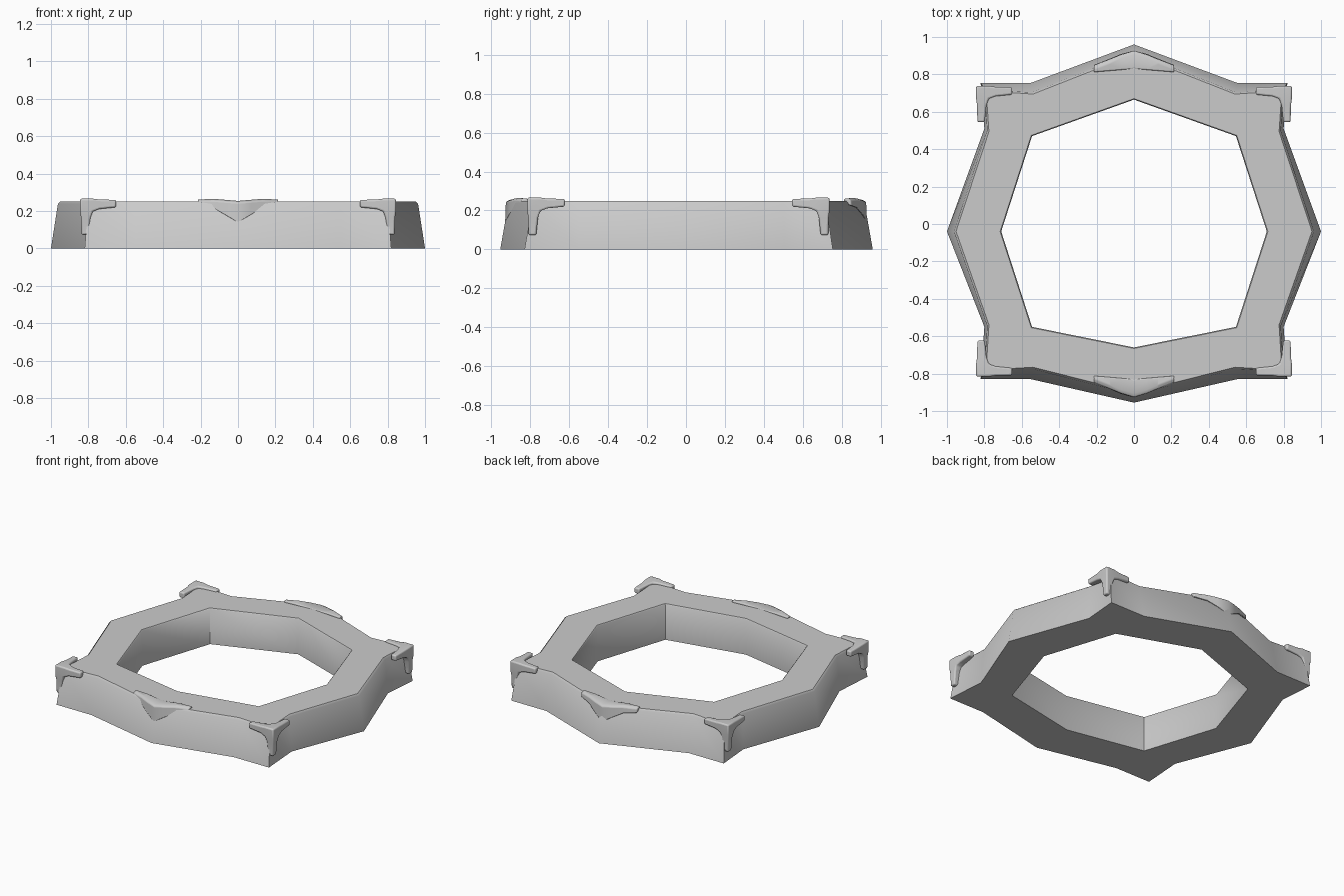
import bpy, bmesh
from mathutils import Vector

if "Cube" in bpy.data.objects:
    bpy.data.objects.remove(bpy.data.objects["Cube"])


def finish(bm, name, angle, bevel=0):
    bmesh.ops.remove_doubles(bm, verts=bm.verts, dist=0.0004)
    bmesh.ops.recalc_face_normals(bm, faces=bm.faces)
    me = bpy.data.meshes.new(name)
    bm.to_mesh(me)
    bm.free()
    ob = bpy.data.objects.new(name, me)
    bpy.context.collection.objects.link(ob)
    if bevel:
        m = ob.modifiers.new("round", 'BEVEL')
        m.width, m.segments, m.limit_method = bevel, 3, 'ANGLE'
        m.angle_limit = 0.6
    bpy.ops.object.select_all(action='DESELECT')
    ob.select_set(True)
    bpy.context.view_layer.objects.active = ob
    bpy.ops.object.shade_smooth_by_angle(angle=angle)
    return ob


def loft(bm, sections, closed=False):
    loops = [[bm.verts.new(p) for p in s] for s in sections]
    n = len(loops[0])
    pairs = list(zip(loops, loops[1:] + loops[:1])) if closed else list(zip(loops, loops[1:]))
    for a, b in pairs:
        for i in range(n):
            j = (i + 1) % n
            bm.faces.new((a[i], a[j], b[j], b[i]))
    if not closed:
        bm.faces.new(loops[0])
        bm.faces.new(loops[-1])


def mirrored(half):
    return half + [(-x, y) for x, y in half[-2:0:-1]]


# Frame ring: flared outer wall, vertical inner wall
base = mirrored([(0, .96), (.55, .755), (.82, .755), (.80, .51), (1, -.04),
                 (.80, -.55), (.82, -.83), (.55, -.83), (0, -.955)])
top = mirrored([(0, .918), (.547, .703), (.80, .72), (.785, .50), (.963, -.04),
                (.785, -.545), (.80, -.79), (.547, -.775), (0, -.913)])
a, b = (.545, .47), (.545, -.55)
hole = mirrored([(0, .665), a, a, a, (.71, -.04), b, b, b, (0, -.66)])


def level(pts, z, s=1):
    return [(x * s, y * s, z) for x, y in pts]


bm = bmesh.new()
loft(bm, [level(base, 0), level(top, .238), level(top, .25, .988),
          level(hole, .25, 1.008), level(hole, .243), level(hole, 0)], closed=True)
finish(bm, "frame_ring", 0.75)


# Corner clips: a block with three tapering arms
def corner_clip(name, sx, y0, sy):
    bm = bmesh.new()
    s = .068
    bmesh.ops.create_cube(bm, size=s)
    for axis in ((-1, 0, 0), (0, -1, 0), (0, 0, -1)):
        d = Vector(axis)
        bm.normal_update()
        face = max(bm.faces, key=lambda f: f.normal.dot(d) + f.calc_center_median().dot(d))
        for step, scale in ((.035, .74), (.09, .78)):
            r = bmesh.ops.extrude_discrete_faces(bm, faces=[face])
            face = r["faces"][0]
            # taper toward the outside so the arm hugs the frame
            anchor = face.calc_center_median() + Vector(
                [0 if axis[i] else .016 for i in range(3)])
            for v in face.verts:
                v.co = anchor + (v.co - anchor) * scale + d * step
    for v in bm.verts:
        x, y, z = v.co - Vector((s / 2,) * 3)
        v.co = (sx * (.844 + x), sy * (y0 + y), .266 + z)
    finish(bm, name, 1.0, .009)


for sx, side in ((-1, "left"), (1, "right")):
    corner_clip("corner_clip_front_" + side, sx, .816, -1)
    corner_clip("corner_clip_back_" + side, sx, .738, 1)


# Middle clips: chevrons wrapped over the front and back edge
# each section: x, outer y, inner y, top z, bottom z
half = [(0, .926, .83, .254, .135), (.07, .905, .824, .26, .178),
        (.13, .88, .819, .265, .212), (.215, .847, .812, .263, .225)]
sections = [(-x, *r) for x, *r in half[:0:-1]] + half
for sy, side in ((-1, "front"), (1, "back")):
    bm = bmesh.new()
    loft(bm, [[(x, sy * (o + .004), zb), (x, sy * o, zt - .01), (x, sy * (o - .02), zt),
               (x, sy * i, zt - .004), (x, sy * i, .235)]
              for x, o, i, zt, zb in sections])
    finish(bm, "middle_clip_" + side, 0.9, .006)
